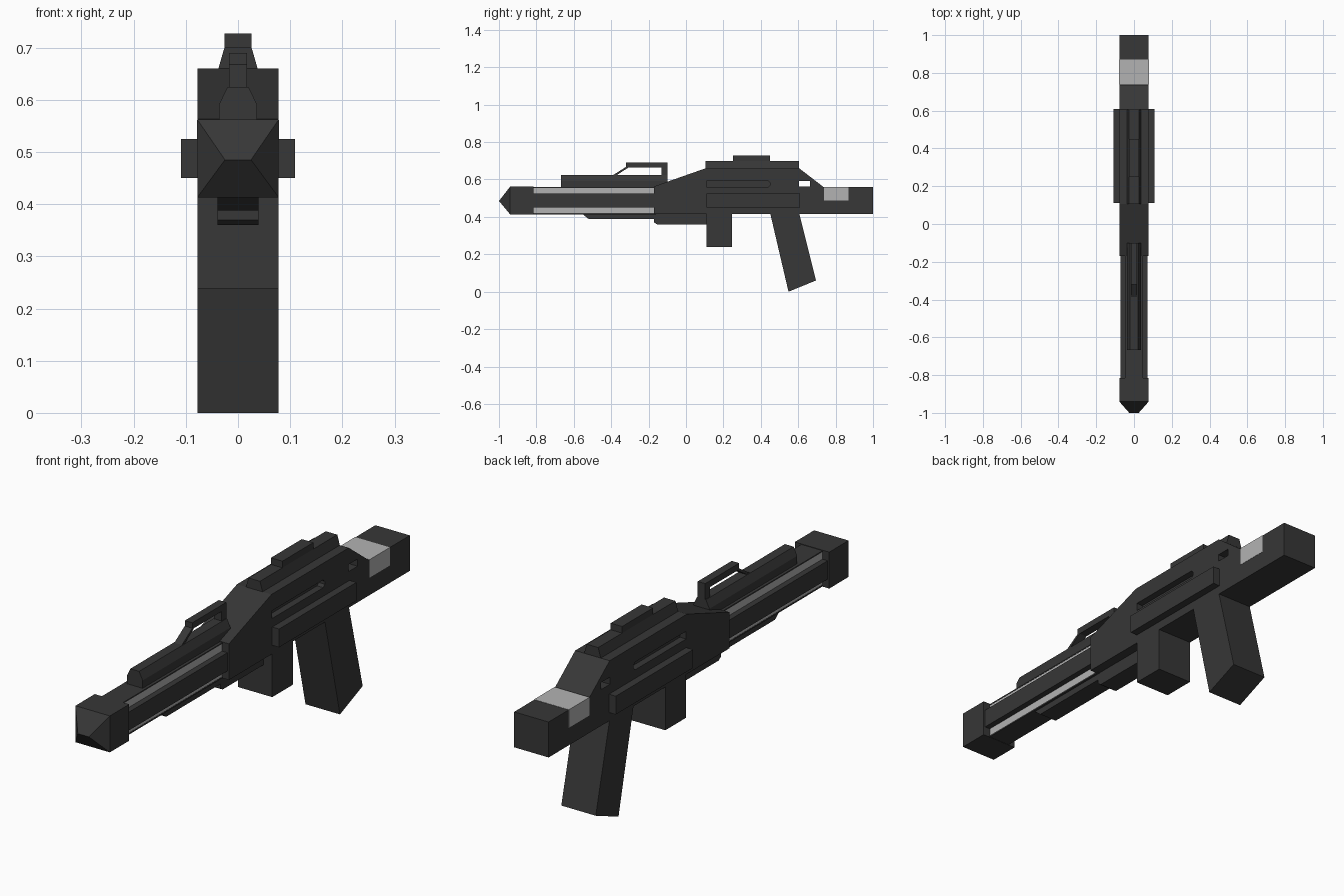
import bpy, bmesh

if "Cube" in bpy.data.objects:
    bpy.data.objects.remove(bpy.data.objects["Cube"])

W = 0.078  # half width of the main body


def material(name, value):
    m = bpy.data.materials.new(name)
    m.diffuse_color = (value, value, value, 1)
    m.use_nodes = True
    m.node_tree.nodes["Principled BSDF"].inputs["Base Color"].default_value = m.diffuse_color
    return m


DARK = material("dark_metal", 0.038)
LIGHT = material("light_metal", 0.45)


def finish(name, bm, mat):
    bmesh.ops.recalc_face_normals(bm, faces=bm.faces)
    me = bpy.data.meshes.new(name)
    bm.to_mesh(me)
    bm.free()
    me.materials.append(mat)
    ob = bpy.data.objects.new(name, me)
    bpy.context.collection.objects.link(ob)
    return ob


def extrude(name, pts, axis, a, b, mat=DARK):
    """Extrude an outline from a to b: (y, z) points along x, or (x, z) points along y."""
    bm = bmesh.new()
    if axis == 'x':
        vs = [bm.verts.new((a, p, q)) for p, q in pts]
        move = (b - a, 0, 0)
    else:
        vs = [bm.verts.new((p, a, q)) for p, q in pts]
        move = (0, b - a, 0)
    face = bm.faces.new(vs)
    res = bmesh.ops.extrude_face_region(bm, geom=[face])
    new = [g for g in res["geom"] if isinstance(g, bmesh.types.BMVert)]
    bmesh.ops.translate(bm, verts=new, vec=move)
    # keep a closed prism: restore the start cap if the extrusion removed it
    if len(bm.faces) < len(pts) + 2:
        bm.faces.new(vs)
    return finish(name, bm, mat)


def side(name, pts, half, mat=DARK):
    return extrude(name, pts, 'x', -half, half, mat)


def box(name, x, y, z, mat=DARK):
    return extrude(name, [(y[0], z[0]), (y[1], z[0]), (y[1], z[1]), (y[0], z[1])],
                   'x', x[0], x[1], mat)


def cut(target, cutter):
    mod = target.modifiers.new("cut", 'BOOLEAN')
    mod.operation = 'DIFFERENCE'
    mod.solver = 'EXACT'
    mod.object = cutter
    cutter.hide_render = True
    cutter.hide_viewport = True
    cutter.display_type = 'WIRE'


# receiver and stock in one profile
body = side("receiver", [(-0.17, 0.415), (1, 0.415), (1, 0.56), (0.735, 0.56),
                         (0.605, 0.66), (0.105, 0.66), (-0.17, 0.563)], W)
cut(body, box("stock_hole_cutter", (-0.2, 0.2), (0.603, 0.662), (0.563, 0.592)))

# side slots and raised side panels
for s, label in ((-1, "left"), (1, "right")):
    slot = [(0.11, 0.56), (0.44, 0.56), (0.45, 0.57), (0.45, 0.582), (0.44, 0.592), (0.11, 0.592)]
    cut(body, extrude("slot_cutter_" + label, slot, 'x', *sorted((s * 0.05, s * 0.12))))
    box("side_panel_" + label, sorted((s * 0.07, s * 0.109)), (0.11, 0.61), (0.45, 0.525))

# light band wrapped over the stock
box("stock_band", (-W - 0.001, W + 0.001), (0.738, 0.87), (0.487, 0.561), LIGHT)

# top rail and its block
extrude("top_rail", [(-0.039, 0.655), (0.039, 0.655), (0.026, 0.7), (-0.026, 0.7)],
        'y', 0.105, 0.605)
box("rail_block", (-0.026, 0.026), (0.25, 0.45), (0.69, 0.727))

# grip, magazine and lower housing
side("grip", [(0.45, 0.42), (0.605, 0.42), (0.695, 0.06), (0.548, 0.0)], W)
box("magazine", (-W, W), (0.11, 0.245), (0.238, 0.42))
side("lower_housing", [(-0.17, 0.42), (-0.17, 0.37), (-0.155, 0.36), (0.12, 0.36), (0.12, 0.42)], 0.039)
side("under_barrel", [(-0.56, 0.42), (-0.52, 0.388), (-0.16, 0.388), (-0.16, 0.42)], 0.039)

# barrel: light core, dark caps and dark middle band
box("barrel_core", (-0.047, 0.047), (-0.82, -0.16), (0.42, 0.555), LIGHT)
for z, label in (((0.414, 0.42), "bottom"), ((0.555, 0.56), "top")):
    box("barrel_cap_" + label, (-0.048, 0.048), (-0.82, -0.16), z)
box("barrel_band", (-0.071, 0.071), (-0.82, -0.16), (0.45, 0.525))

# muzzle block and wedge-shaped tip
box("muzzle_block", (-W, W), (-0.94, -0.815), (0.413, 0.562))
bm = bmesh.new()
rim = [bm.verts.new((x, -0.94, z)) for x, z in
       ((-W, 0.413), (W, 0.413), (W, 0.562), (-W, 0.562))]
left, right = [bm.verts.new((x, -1, 0.485)) for x in (-0.025, 0.025)]
for f in ((rim[0], rim[1], right, left), (rim[1], rim[2], right),
          (rim[2], rim[3], left, right), (rim[3], rim[0], left), rim):
    bm.faces.new(f)
finish("muzzle_tip", bm, DARK)

# top tube
extrude("top_tube", [(-0.036, 0.555), (0.036, 0.555), (0.036, 0.592), (0.02, 0.625),
                     (-0.02, 0.625), (-0.036, 0.592)], 'y', -0.668, -0.1)

# sight handle: strut, bar and rear post in one bent profile
side("sight_handle", [(-0.395, 0.62), (-0.32, 0.668), (-0.32, 0.69), (-0.1, 0.69), (-0.1, 0.61),
                      (-0.13, 0.61), (-0.13, 0.664), (-0.308, 0.664), (-0.375, 0.62)], 0.017)
